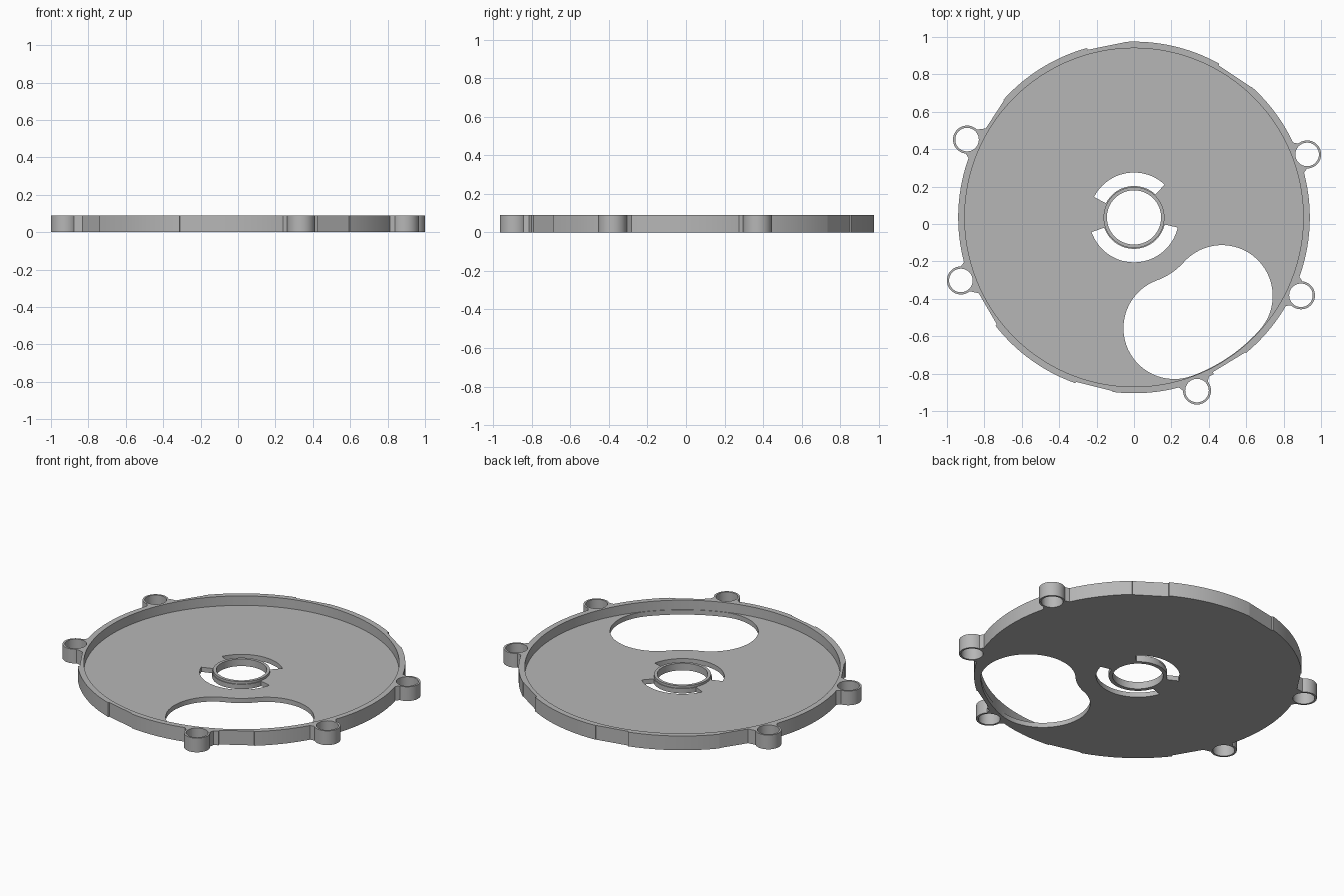
import bpy, bmesh
from math import sin, cos, radians, pi

if "Cube" in bpy.data.objects:
    bpy.data.objects.remove(bpy.data.objects["Cube"])

CY = 0.035          # centre of the disc in y
HEIGHT = 0.09
FLOOR = 0.03
RIM = 0.94

grey = bpy.data.materials.new("light grey")
grey.use_nodes = True
grey.diffuse_color = (0.47, 0.47, 0.47, 1)
grey.node_tree.nodes["Principled BSDF"].inputs["Base Color"].default_value = grey.diffuse_color


def polar(r, deg):
    return (r * cos(radians(deg)), CY + r * sin(radians(deg)))


def arc(r, a, b, n, centre=None):
    cx, cy = centre or (0, CY)
    angles = [radians(a + (b - a) * i / n) for i in range(n + 1)]
    return [(cx + r * cos(t), cy + r * sin(t)) for t in angles]


def circle(r, n=64, centre=None):
    return arc(r, 0, 360, n, centre)[:-1]


def prism(name, outline, z0, z1):
    """Extrude a closed outline between two heights."""
    bm = bmesh.new()
    low = [bm.verts.new((x, y, z0)) for x, y in outline]
    high = [bm.verts.new((x, y, z1)) for x, y in outline]
    n = len(outline)
    bm.faces.new(low[::-1])
    bm.faces.new(high)
    for i in range(n):
        j = (i + 1) % n
        bm.faces.new((low[i], low[j], high[j], high[i]))
    bmesh.ops.recalc_face_normals(bm, faces=bm.faces)
    mesh = bpy.data.meshes.new(name)
    bm.to_mesh(mesh)
    bm.free()
    mesh.materials.append(grey)
    ob = bpy.data.objects.new(name, mesh)
    bpy.context.collection.objects.link(ob)
    return ob


def combine(body, tool, operation):
    mod = body.modifiers.new(operation, 'BOOLEAN')
    mod.operation = operation
    mod.solver = 'EXACT'
    mod.object = tool
    bpy.context.view_layer.objects.active = body
    bpy.ops.object.modifier_apply(modifier=mod.name)
    bpy.data.objects.remove(tool)


def cut(body, outline, z0=-0.1, z1=0.2):
    combine(body, prism("cutter", outline, z0, z1), 'DIFFERENCE')


# Rim outline with six recessed flats: start, end, start radius, end radius
flats = [(48, 61, 0.937, 0.93), (93, 105.5, 0.938, 0.93), (138, 150, 0.935, 0.925),
         (205, 218, 0.925, 0.93), (250.5, 263, 0.932, 0.935), (297, 309.5, 0.928, 0.935)]
outline = []
position = 0
for a, b, ra, rb in flats:
    outline += arc(RIM, position, a, max(4, int((a - position) / 2)))
    outline += [polar(ra, a + 0.05), polar(rb, b - 0.05)]
    position = b
outline += arc(RIM, position, 360, 26)[:-1]

# Shallow tray
tray = prism("tray", outline, 0, HEIGHT)

# Screw lugs with webs that flare into the rim
lug_angles = (20, 155, 200, 290, 335)
LUG_R = 0.985
for a in lug_angles:
    combine(tray, prism("lug", circle(0.075, 40, polar(LUG_R, a)), 0, HEIGHT), 'UNION')
    web = [polar(0.92, a - 6.2), polar(0.965, a - 4.1),
           polar(0.965, a + 4.1), polar(0.92, a + 6.2)]
    combine(tray, prism("web", web, 0, HEIGHT), 'UNION')

# Hollow out the tray and drill the lugs
cut(tray, circle(0.905, 160), FLOOR)
for a in lug_angles:
    cut(tray, circle(0.063, 40, polar(LUG_R, a)))

# Kidney-shaped window
MID, HALF, A, B = 0.63, 0.272, -70, -41.8
window = arc(MID + HALF, A, B, 12)
window += arc(HALF, B, B + 180, 32, polar(MID, B))[1:]
window += arc(MID - HALF, B, A, 12)[1:]
window += arc(HALF, A + 180, A + 360, 32, polar(MID, A))[1:-1]
cut(tray, window)

# Raised collar around the centre hole
combine(tray, prism("collar", circle(0.163), 0.005, 0.045), 'UNION')
cut(tray, circle(0.145))

# Two curved bayonet slots beside the collar
for a, b in ((47, 153), (199, 347)):
    cut(tray, arc(0.24, a, b, 32) + arc(0.168, b, a, 32))

# Smooth walls with sharp edges
bpy.ops.object.select_all(action='DESELECT')
tray.select_set(True)
bpy.context.view_layer.objects.active = tray
bpy.ops.object.shade_smooth_by_angle(angle=radians(25))
